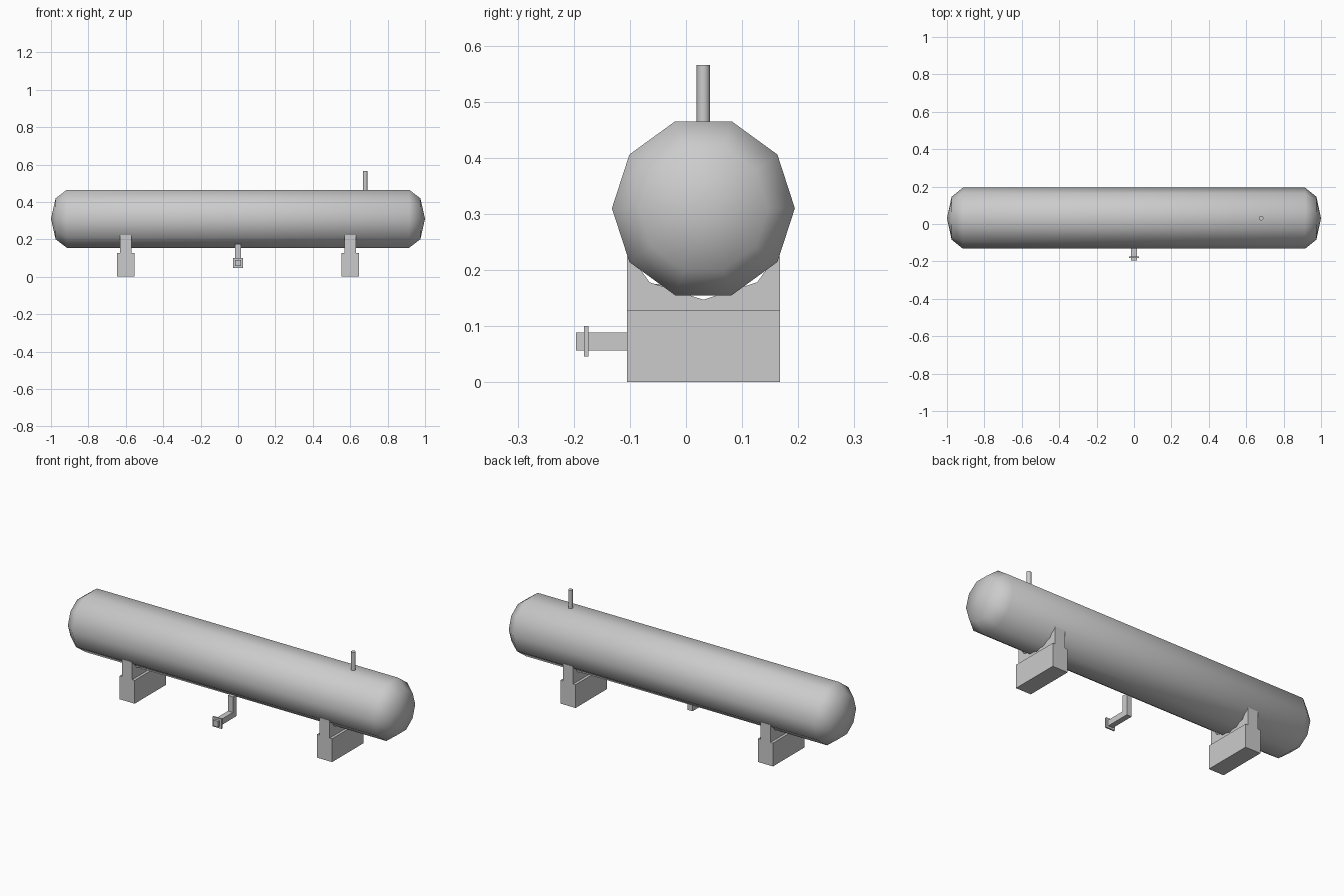
import bpy, bmesh, math

if "Cube" in bpy.data.objects:
    bpy.data.objects.remove(bpy.data.objects["Cube"])

CY, CZ, R = 0.031, 0.31, 0.163      # tank axis and radius
SIDES = 10


def finish(name, bm, smooth=False):
    bmesh.ops.recalc_face_normals(bm, faces=bm.faces)
    me = bpy.data.meshes.new(name)
    bm.to_mesh(me)
    bm.free()
    for p in me.polygons:
        p.use_smooth = smooth
    ob = bpy.data.objects.new(name, me)
    bpy.context.collection.objects.link(ob)
    return ob


def box(name, x, y, z):
    bm = bmesh.new()
    bmesh.ops.create_cube(bm, size=1)
    for v in bm.verts:
        v.co = [lo + (c + 0.5) * (hi - lo) for c, (lo, hi) in zip(v.co, (x, y, z))]
    return finish(name, bm)


def prism(name, outline, x0, x1):
    """Extrude a (y, z) outline along x."""
    bm = bmesh.new()
    face = bm.faces.new([bm.verts.new((x0, y, z)) for y, z in outline])
    new = bmesh.ops.extrude_face_region(bm, geom=[face])["geom"]
    bmesh.ops.translate(bm, vec=(x1 - x0, 0, 0),
                        verts=[g for g in new if isinstance(g, bmesh.types.BMVert)])
    return finish(name, bm)


# Tank: ten-sided shell with dished heads
bm = bmesh.new()
rings = []
for x, r in [(-0.975, R * 0.707), (-0.915, R), (0.915, R), (0.975, R * 0.707)]:
    rings.append([bm.verts.new((x, CY + r * math.cos(i * math.tau / SIDES),
                                CZ + r * math.sin(i * math.tau / SIDES)))
                  for i in range(SIDES)])
for a, b in zip(rings, rings[1:]):
    for i in range(SIDES):
        j = (i + 1) % SIDES
        bm.faces.new((a[i], a[j], b[j], b[i]))
for ring, x in ((rings[0], -1), (rings[-1], 1)):
    pole = bm.verts.new((x, CY, CZ))
    for i in range(SIDES):
        bm.faces.new((ring[i], ring[(i + 1) % SIDES], pole))
finish("tank", bm, smooth=True)

# Saddles: block base and a cradle web with a faceted hollow
HALF, TOP = 0.1365, 0.224
s36, c36 = R * math.sin(math.pi / 5), R * math.cos(math.pi / 5)
hollow = [(CY + 0.129, TOP), (CY + s36, CZ - c36), (CY, CZ - R),
          (CY - s36, CZ - c36), (CY - 0.129, TOP)]
web = [(CY - HALF, 0.128), (CY + HALF, 0.128), (CY + HALF, TOP)] + hollow + [(CY - HALF, TOP)]
for side, cx in (("left", -0.6), ("right", 0.6)):
    box(side + "_saddle_base", (cx - 0.046, cx + 0.046), (CY - HALF, CY + HALF), (0, 0.128))
    prism(side + "_saddle_web", web, cx - 0.031, cx + 0.031)

# Drain: square elbow pipe with a flange near its mouth
elbow = [(-0.196, 0.057), (-0.035, 0.057), (-0.035, 0.175),
         (-0.066, 0.175), (-0.066, 0.089), (-0.196, 0.089)]
prism("drain_pipe", elbow, -0.015, 0.015)
box("drain_flange", (-0.027, 0.027), (-0.182, -0.174), (0.046, 0.1))

# Vent: thin round pipe on top
bm = bmesh.new()
bmesh.ops.create_cone(bm, cap_ends=True, segments=10, radius1=0.012, radius2=0.012, depth=0.11)
bmesh.ops.translate(bm, vec=(0.68, CY, 0.51), verts=bm.verts)
vent = finish("vent_pipe", bm)
bpy.context.view_layer.objects.active = vent
vent.select_set(True)
bpy.ops.object.shade_smooth_by_angle(angle=math.radians(40))
